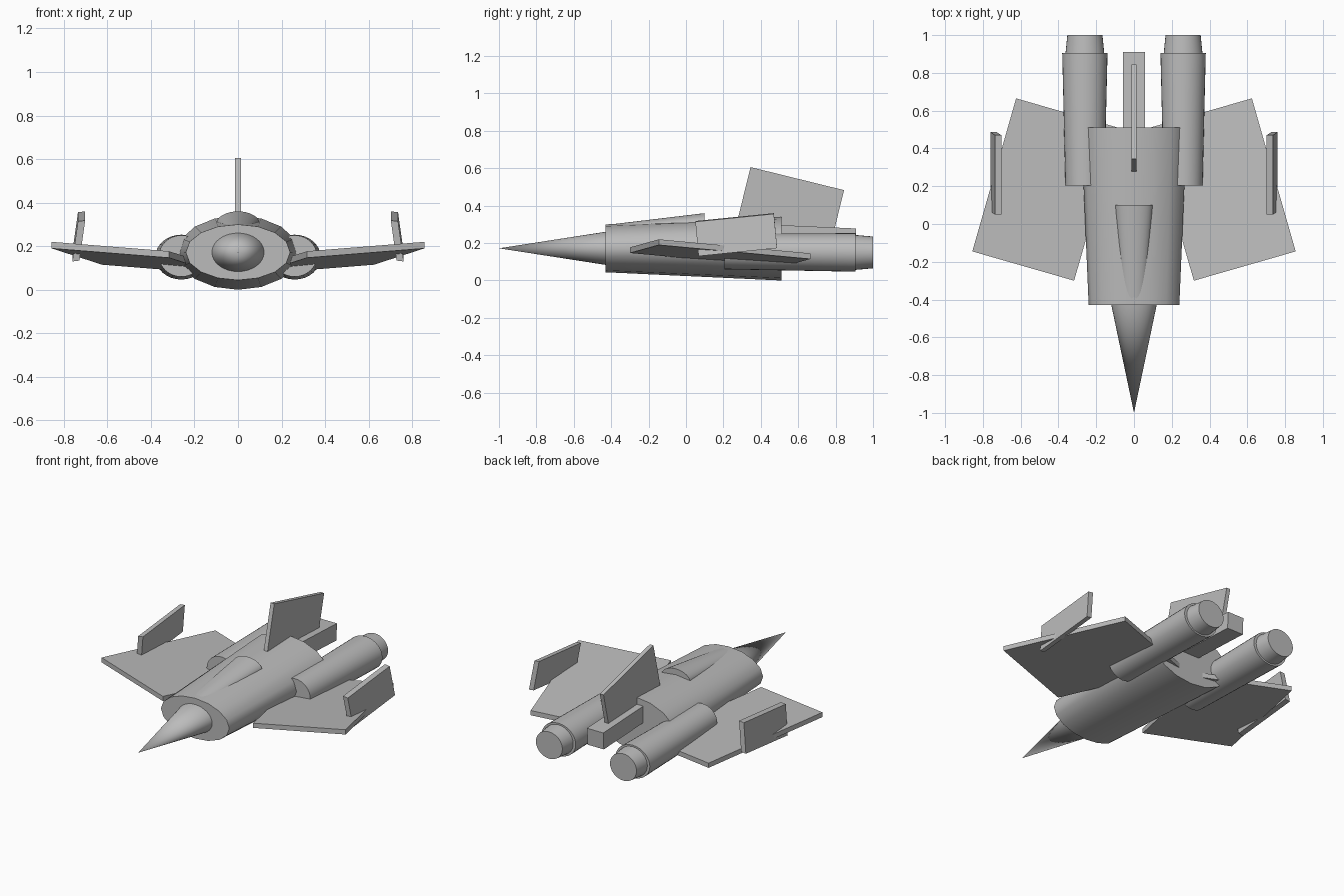
import bpy, bmesh, math
from mathutils import Vector

if "Cube" in bpy.data.objects:
    bpy.data.objects.remove(bpy.data.objects["Cube"])

grey = bpy.data.materials.new("hull_grey")
grey.diffuse_color = (0.5, 0.5, 0.5, 1)
grey.use_nodes = True
grey.node_tree.nodes["Principled BSDF"].inputs["Base Color"].default_value = grey.diffuse_color


def finish(name, bm, smooth=False):
    bmesh.ops.remove_doubles(bm, verts=bm.verts, dist=1e-5)
    bmesh.ops.recalc_face_normals(bm, faces=bm.faces)
    me = bpy.data.meshes.new(name)
    bm.to_mesh(me)
    bm.free()
    me.materials.append(grey)
    ob = bpy.data.objects.new(name, me)
    bpy.context.collection.objects.link(ob)
    if smooth:
        bpy.ops.object.select_all(action='DESELECT')
        bpy.context.view_layer.objects.active = ob
        ob.select_set(True)
        bpy.ops.object.shade_smooth_by_angle(angle=math.radians(40))
    return ob


def tube(name, front, back, sides=32):
    """Tapered elliptical body; each end is (x, y, z, radius_x, radius_z)."""
    bm = bmesh.new()
    rings = []
    for x, y, z, rx, rz in (front, back):
        rings.append([bm.verts.new((x + rx * math.cos(a), y, z + rz * math.sin(a)))
                      for a in (2 * math.pi * i / sides for i in range(sides))])
    a, b = rings
    for i in range(sides):
        j = (i + 1) % sides
        bm.faces.new((a[i], a[j], b[j], b[i]))
    if front[3] > 0.001:
        bm.faces.new(a)
    bm.faces.new(b)
    return finish(name, bm, True)


def slab(name, quad, offset):
    """Flat plate: four corners swept along an offset."""
    bm = bmesh.new()
    a = [bm.verts.new(p) for p in quad]
    b = [bm.verts.new(Vector(p) + Vector(offset)) for p in quad]
    bm.faces.new(a)
    bm.faces.new(b)
    for i in range(4):
        j = (i + 1) % 4
        bm.faces.new((a[i], a[j], b[j], b[i]))
    return finish(name, bm)


# Central body
tube("nose_cone", (0, -1, 0.172, 0, 0), (0, -0.42, 0.172, 0.122, 0.09))
tube("fuselage", (0, -0.43, 0.172, 0.24, 0.128), (0, 0.51, 0.17, 0.28, 0.17), 16)
tube("canopy", (0, -0.41, 0.265, 0.06, 0.034), (0, 0.1, 0.302, 0.1, 0.058))

# Spine box and tall tail fin
slab("tail_spine", [(-0.057, 0.3, 0.305), (-0.057, 0.91, 0.278),
                    (-0.057, 0.905, 0.172), (-0.057, 0.295, 0.199)], (0.114, 0, 0))
slab("tail_fin", [(-0.013, 0.345, 0.606), (-0.013, 0.845, 0.483),
                  (-0.013, 0.771, 0.182), (-0.013, 0.271, 0.305)], (0.026, 0, 0))

# Mirrored parts
for side, s in (("left", -1), ("right", 1)):
    tube(side + "_engine", (s * 0.26, 0.205, 0.155, 0.103, 0.095),
         (s * 0.26, 0.905, 0.15, 0.12, 0.103))
    tube(side + "_nozzle", (s * 0.26, 0.85, 0.15, 0.108, 0.098),
         (s * 0.26, 1.0, 0.15, 0.093, 0.085))
    slab(side + "_wing", [(s * 0.856, -0.145, 0.22), (s * 0.317, -0.3, 0.177),
                          (s * 0.085, 0.51, 0.102), (s * 0.624, 0.665, 0.145)],
         (0, 0, -0.03))
    slab(side + "_wing_fin", [(s * 0.702, 0.05, 0.318), (s * 0.702, 0.47, 0.36),
                              (s * 0.728, 0.487, 0.177), (s * 0.728, 0.067, 0.134)],
         (s * 0.033, 0, -0.004))
